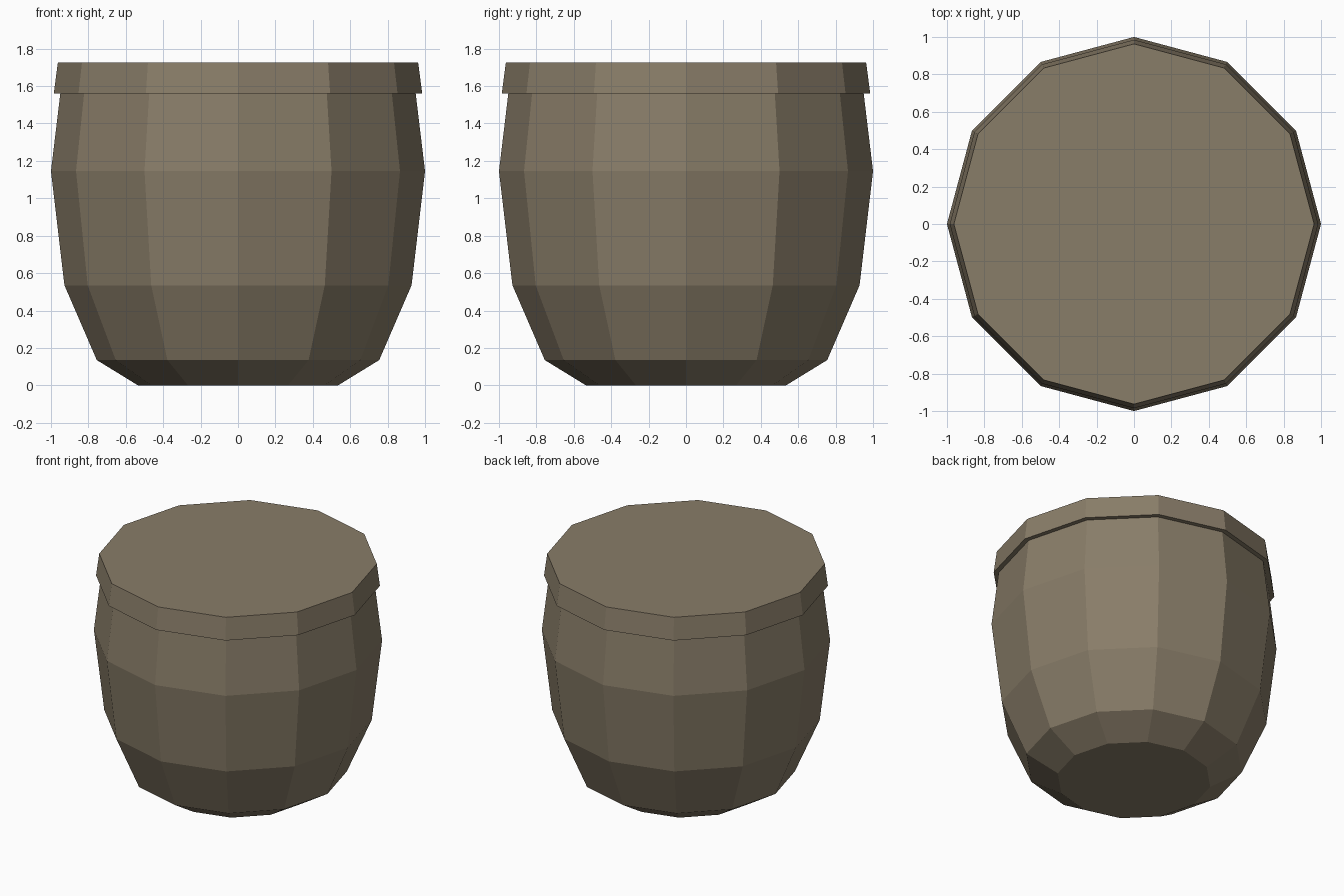
import bpy
import bmesh
from math import cos, sin, tau

SIDES = 12

cube = bpy.data.objects.get("Cube")
if cube:
    bpy.data.objects.remove(cube, do_unlink=True)

# Single weathered brown for the whole pot
brown = bpy.data.materials.new("dull_brown")
brown.use_nodes = True
colour = (0.25, 0.205, 0.14, 1.0)
brown.diffuse_color = colour
shader = brown.node_tree.nodes["Principled BSDF"]
shader.inputs["Base Color"].default_value = colour
shader.inputs["Roughness"].default_value = 0.9


def lathe(name, profile):
    """Closed faceted solid from (radius, height) pairs, bottom to top."""
    bm = bmesh.new()
    rings = [[bm.verts.new((r * cos(tau * i / SIDES), r * sin(tau * i / SIDES), z))
              for i in range(SIDES)] for r, z in profile]
    for low, high in zip(rings, rings[1:]):
        for i in range(SIDES):
            j = (i + 1) % SIDES
            bm.faces.new((low[i], low[j], high[j], high[i]))
    bm.faces.new(rings[0][::-1])
    bm.faces.new(rings[-1])
    mesh = bpy.data.meshes.new(name)
    bm.to_mesh(mesh)
    bm.free()
    mesh.materials.append(brown)
    obj = bpy.data.objects.new(name, mesh)
    bpy.context.collection.objects.link(obj)
    return obj


# Bulging body with a bevelled foot
lathe("pot_body", [(0.535, 0), (0.755, 0.135), (0.928, 0.535),
                   (1.0, 1.145), (0.95, 1.56)])

# Flat overhanging lid, tapering slightly to the top
lathe("lid", [(0.985, 1.56), (0.963, 1.727)])
